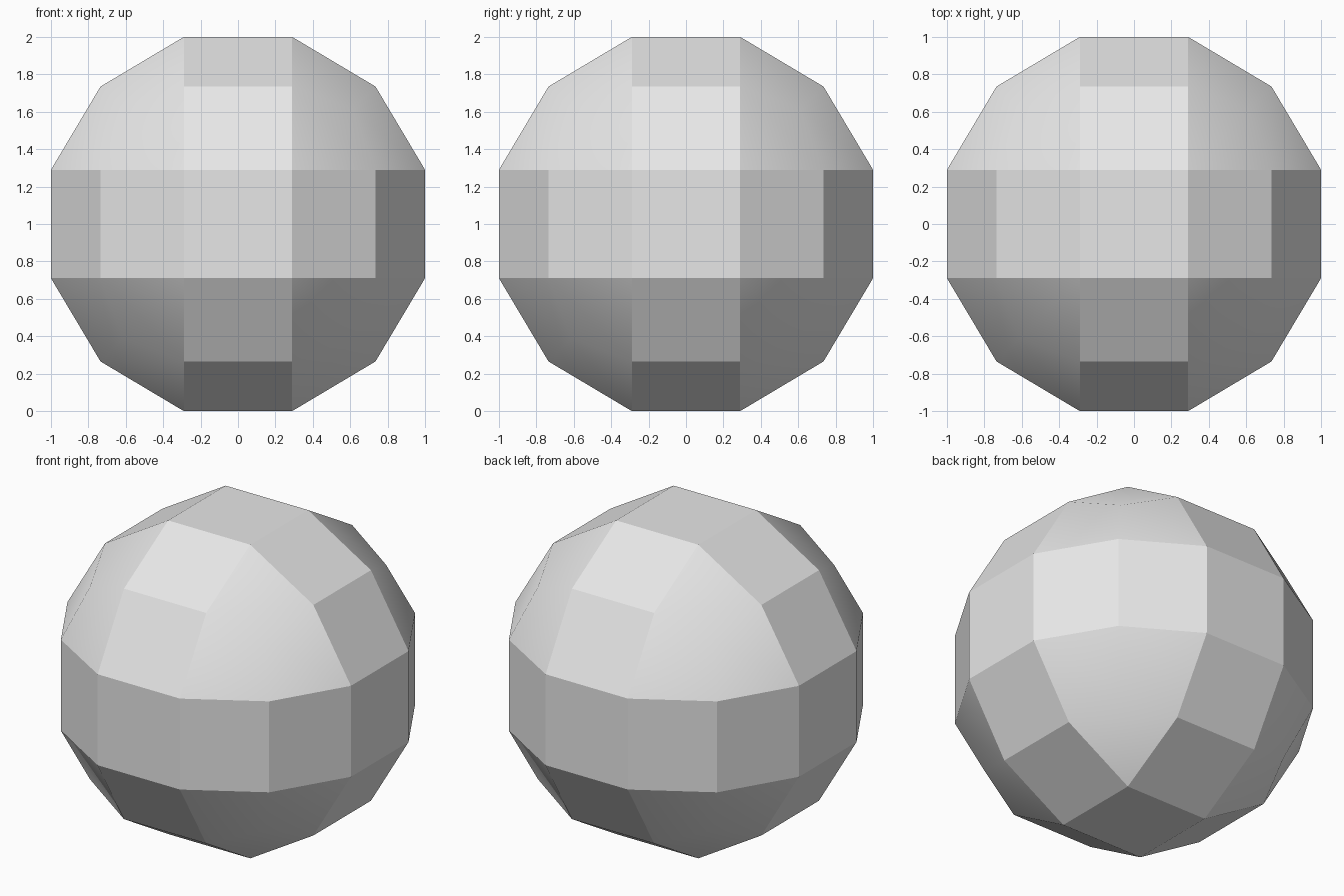
import bpy, bmesh, math

# Remove the default cube
old = bpy.data.objects.get("Cube")
if old:
    bpy.data.objects.remove(old, do_unlink=True)

# Plain grey material
grey = bpy.data.materials.new("light grey")
grey.use_nodes = True
colour = (0.8, 0.8, 0.8, 1.0)
grey.diffuse_color = colour
grey.node_tree.nodes["Principled BSDF"].inputs["Base Color"].default_value = colour

INNER = 0.29                          # half width of the six flat squares
REACH = {1: 1.0, 2: 0.735, 3: 0.614}  # square, edge and corner vertices

# Faceted ball: a cube with a 3 x 3 grid on each side, pulled round
bm = bmesh.new()
bmesh.ops.create_cube(bm, size=2)
bmesh.ops.subdivide_edges(bm, edges=bm.edges[:], cuts=2, use_grid_fill=True)
for v in bm.verts:
    outer = [abs(c) > 0.9 for c in v.co]
    reach = REACH[sum(outer)]
    v.co = [math.copysign(reach if o else INNER, c) for o, c in zip(outer, v.co)]
    v.co.z += 1.0
bmesh.ops.recalc_face_normals(bm, faces=bm.faces[:])

mesh = bpy.data.meshes.new("faceted_ball")
bm.to_mesh(mesh)
bm.free()
mesh.materials.append(grey)
ball = bpy.data.objects.new("faceted_ball", mesh)
bpy.context.collection.objects.link(ball)

# Soft shading around the eight corners, crisp edges elsewhere
bpy.ops.object.select_all(action='DESELECT')
ball.select_set(True)
bpy.context.view_layer.objects.active = ball
bpy.ops.object.shade_smooth_by_angle(angle=math.radians(26))
